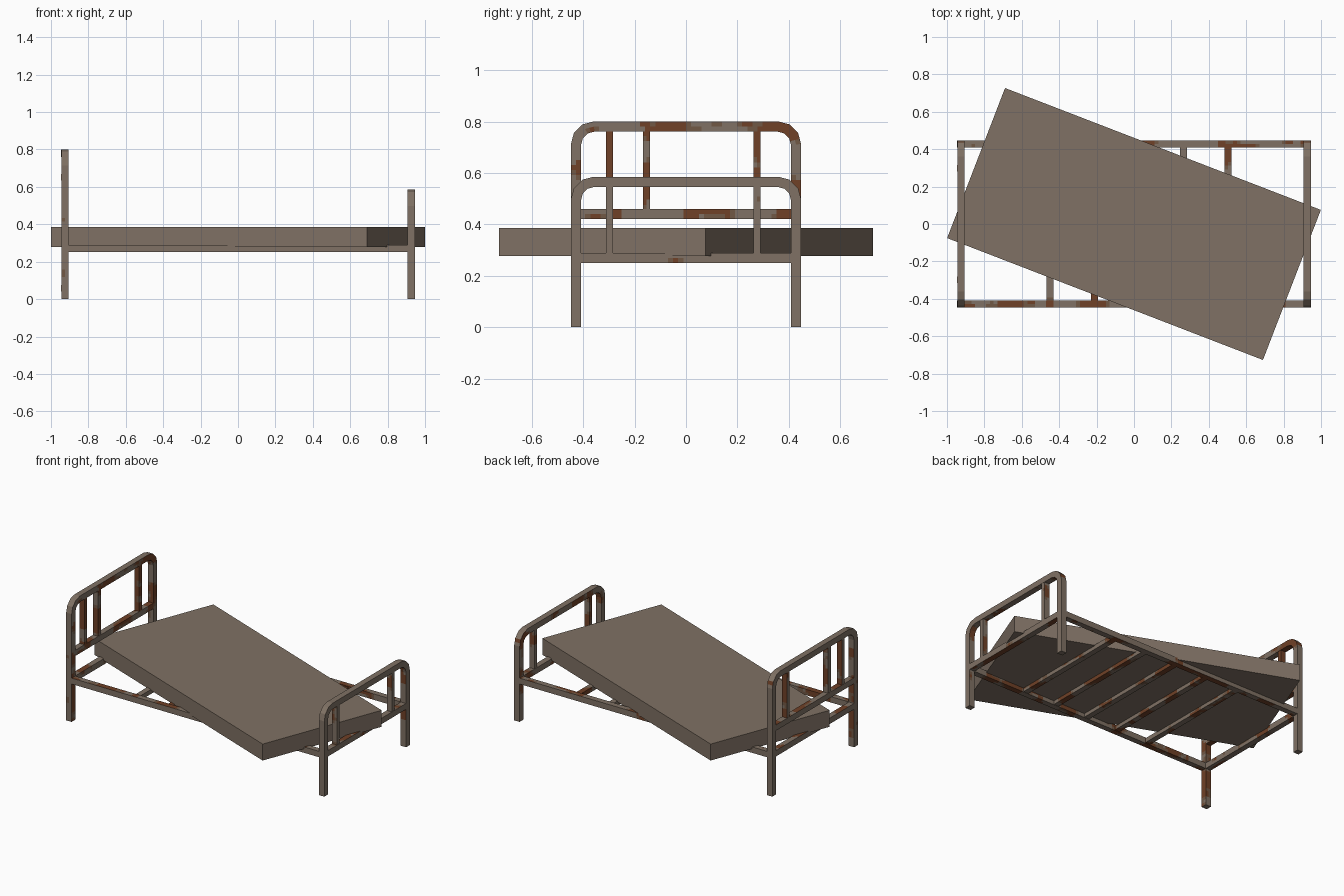
import bpy, bmesh, math
from mathutils import Vector, Matrix, noise

if "Cube" in bpy.data.objects:
    bpy.data.objects.remove(bpy.data.objects["Cube"])


def material(name, col):
    m = bpy.data.materials.new(name)
    m.diffuse_color = (*col, 1)
    m.use_nodes = True
    m.node_tree.nodes["Principled BSDF"].inputs["Base Color"].default_value = m.diffuse_color
    return m


GREY = material("worn grey brown", (0.215, 0.166, 0.128))
RUST = material("rust", (0.16, 0.052, 0.02))
DULL = material("dull brown", (0.165, 0.098, 0.06))


def paint(bm, limit):
    """Blotches of rust on inward faces, outer faces stay plain."""
    for f in bm.faces:
        c, n = f.calc_center_median(), f.normal
        outer = (n.y * c.y > 0 and abs(c.y) > 0.44) or \
                (n.x * c.x > 0 and abs(c.x) > 0.935) or (n.z > 0.5 and c.z > 0.5)
        v = noise.noise(c * 7 + Vector((3.3, 1.7, 5.1))) + 0.5 * noise.noise(c * 17)
        if outer:
            v -= 0.6
        f.material_index = 1 if v > limit + 0.08 else 2 if v > limit else 0


def tube(name, path, side, w, d, limit):
    """Square tube along a path; side is the constant cross axis."""
    path, side = [Vector(p) for p in path], Vector(side)
    pts, dirs = [], []
    for i, p in enumerate(path):
        a = (p - path[i - 1]).normalized() if i else None
        b = (path[i + 1] - p).normalized() if i < len(path) - 1 else None
        a, b = a or b, b or a
        t = (a + b).normalized()
        pts.append(p)
        dirs.append(side.cross(t) / max(t.dot(a), 0.3))
        if i < len(path) - 1:
            # short cells along straight runs so the rust can vary
            q = path[i + 1]
            k = max(1, round((q - p).length / 0.02))
            for j in range(1, k):
                pts.append(p.lerp(q, j / k))
                dirs.append(side.cross(b))
    bm = bmesh.new()
    square = [(-1, -1), (0, -1), (1, -1), (1, 0), (1, 1), (0, 1), (-1, 1), (-1, 0)]
    rings = [[bm.verts.new(p + u * (a * w / 2) + side * (b * d / 2)) for a, b in square]
             for p, u in zip(pts, dirs)]
    for r, s in zip(rings, rings[1:]):
        for i in range(8):
            j = (i + 1) % 8
            bm.faces.new((r[i], r[j], s[j], s[i]))
    bm.faces.new(rings[0])
    bm.faces.new(rings[-1][::-1])
    bmesh.ops.recalc_face_normals(bm, faces=bm.faces[:])
    paint(bm, limit)
    finish(name, bm, (GREY, RUST, DULL))


def finish(name, bm, mats):
    me = bpy.data.meshes.new(name)
    bm.to_mesh(me)
    bm.free()
    for m in mats:
        me.materials.append(m)
    ob = bpy.data.objects.new(name, me)
    bpy.context.collection.objects.link(ob)
    return ob


X, Y = (1, 0, 0), (0, 1, 0)
EX, EY, T, R = 0.925, 0.428, 0.039, 0.07


def end_hoop(name, x, top):
    zc = top - T / 2
    half = [(EY, 0)]
    for i in range(4):
        a = math.radians(30 * i)
        half.append((EY - R + R * math.cos(a), zc - R + R * math.sin(a)))
    path = [(x, y, z) for y, z in half] + [(x, -y, z) for y, z in half[::-1]]
    tube(name, path, X, T, 0.04, 0.08)


# bent tube ends with legs
end_hoop("headboard_hoop", -EX, 0.80)
end_hoop("footboard_hoop", EX, 0.585)

# frame rails
for s, n in ((-1, "front"), (1, "back")):
    tube(n + "_side_rail", [(-EX + 0.015, s * EY, 0.27), (EX - 0.015, s * EY, 0.27)], Y, 0.039, 0.038, 0.02)
for x, n in ((-EX, "head"), (EX, "foot")):
    tube(n + "_end_rail", [(x, -0.412, 0.27), (x, 0.412, 0.27)], X, 0.039, 0.038, 0.06)
tube("headboard_crossbar", [(-EX, -0.412, 0.44), (-EX, 0.412, 0.44)], X, 0.038, 0.038, 0.15)

# upright bars, unevenly spaced
for i, y in enumerate((-0.298, -0.154, 0.276)):
    tube(f"headboard_bar_{i}", [(-EX, y, 0.455), (-EX, y, 0.765)], X, 0.028, 0.036, -0.22)
for i, y in enumerate((-0.298, 0.276)):
    tube(f"footboard_bar_{i}", [(EX, y, 0.285), (EX, y, 0.55)], X, 0.028, 0.036, 0.08)

# slats
for i, x in enumerate((-0.45, -0.212, 0.027, 0.265, 0.503)):
    tube(f"slat_{i}", [(x, -0.412, 0.268), (x, 0.412, 0.268)], X, 0.03, 0.037, 0.0)

# mattress lying askew
bm = bmesh.new()
bmesh.ops.create_cube(bm, size=1, matrix=Matrix.Translation((0, 0, 0.332))
                      @ Matrix.Rotation(math.radians(-21.1), 4, 'Z')
                      @ Matrix.Diagonal((1.81, 0.86, 0.109, 1)))
finish("mattress", bm, (GREY,))
